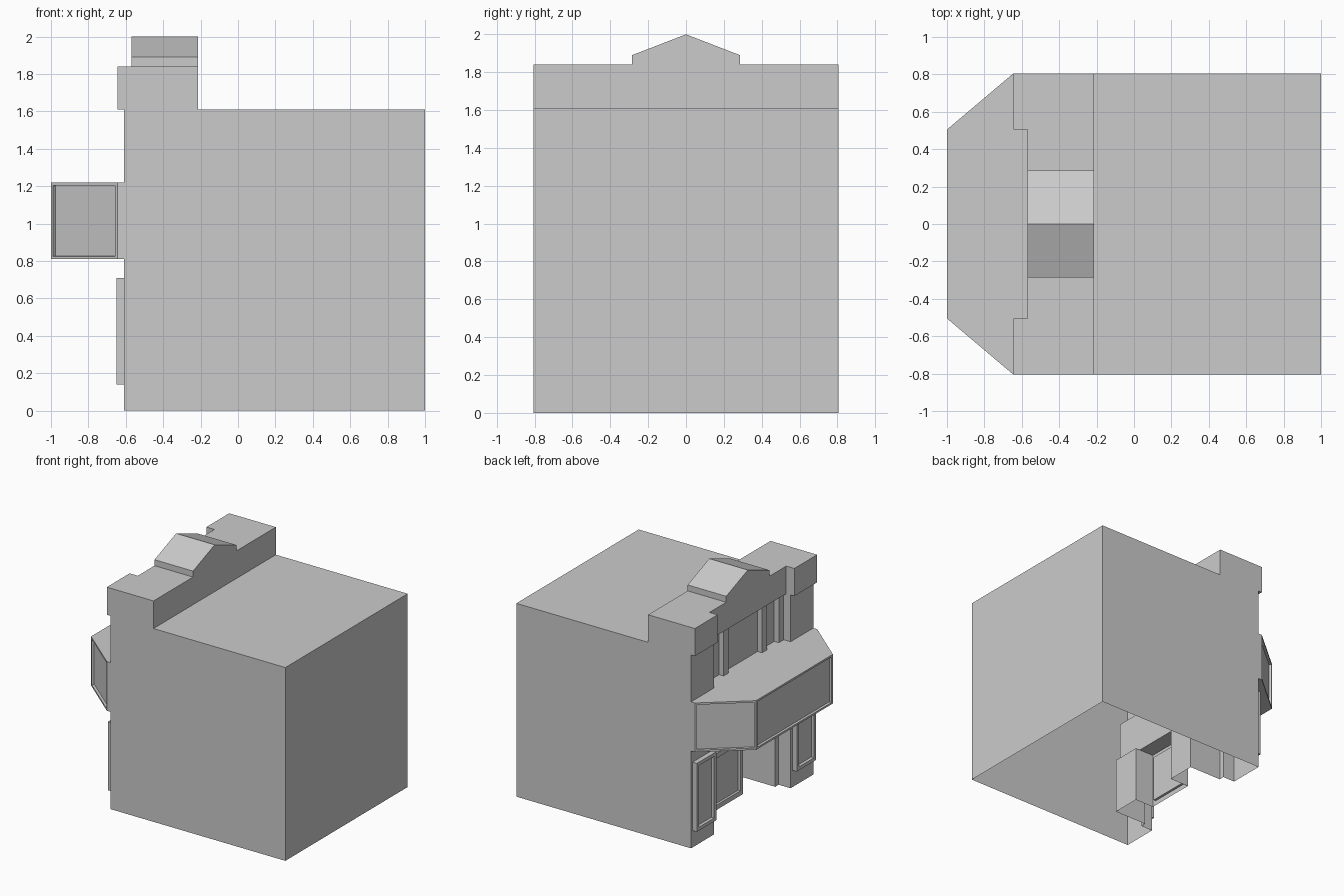
import bpy, bmesh
from mathutils import Vector

if "Cube" in bpy.data.objects:
    bpy.data.objects.remove(bpy.data.objects["Cube"])


def prism(name, pts, lo, hi, axis='z'):
    """Extrude a flat outline along z (points are x,y) or along x (points are y,z)."""
    bm = bmesh.new()
    place = (lambda p: (p[0], p[1], lo)) if axis == 'z' else (lambda p: (lo, p[0], p[1]))
    face = bm.faces.new([bm.verts.new(place(p)) for p in pts])
    res = bmesh.ops.extrude_face_region(bm, geom=[face])
    move = Vector((0, 0, hi - lo)) if axis == 'z' else Vector((hi - lo, 0, 0))
    bmesh.ops.translate(bm, vec=move, verts=[g for g in res['geom'] if isinstance(g, bmesh.types.BMVert)])
    bmesh.ops.recalc_face_normals(bm, faces=bm.faces)
    me = bpy.data.meshes.new(name)
    bm.to_mesh(me)
    bm.free()
    ob = bpy.data.objects.new(name, me)
    bpy.context.collection.objects.link(ob)
    return ob


def rect(x0, x1, y0, y1):
    return [(x0, y0), (x1, y0), (x1, y1), (x0, y1)]


def mirrored(half):
    """Complete an outline that is symmetric about y = 0."""
    return half + [(x, -y) for x, y in reversed(half)]


def sink_panels(ob, border, depth):
    """Sink a framed panel into every face that looks towards the street (-x)."""
    bm = bmesh.new()
    bm.from_mesh(ob.data)
    faces = [f for f in bm.faces if f.normal.x < -0.3]
    bmesh.ops.inset_individual(bm, faces=faces, thickness=border, depth=0)
    bmesh.ops.inset_individual(bm, faces=faces, thickness=0.001, depth=-depth)
    bm.to_mesh(ob.data)
    bm.free()


def cut(ob, cutter):
    mod = ob.modifiers.new("cut", 'BOOLEAN')
    mod.operation = 'DIFFERENCE'
    mod.solver = 'EXACT'
    mod.object = cutter
    bpy.context.view_layer.objects.active = ob
    bpy.ops.object.modifier_apply(modifier=mod.name)
    bpy.data.objects.remove(cutter)


# Main hall with entrance recess, ticket booth and upper window recess
hall = prism("hall", rect(-0.61, 1, -0.805, 0.805), 0, 1.61)
porch = [(-0.7, 0.505), (-0.5, 0.505), (-0.5, 0.46)]
cut(hall, prism("lower_recess", mirrored(
    porch + [(-0.2, 0.46), (-0.2, 0.215), (-0.375, 0.215)]), -0.1, 0.47))
cut(hall, prism("ceiling_recess", mirrored(porch + [(-0.24, 0.46)]), 0.47, 0.81))
cut(hall, prism("booth_panel", rect(-0.4, -0.355, -0.18, 0.18), 0.04, 0.43))
cut(hall, prism("upper_recess", rect(-0.7, -0.505, -0.505, 0.505), 1.22, 1.7))

# The hall is an open shell underneath
bm = bmesh.new()
bm.from_mesh(hall.data)
floor = [f for f in bm.faces if all(abs(v.co.z) < 1e-4 for v in f.verts)]
bmesh.ops.delete(bm, geom=floor, context='FACES')
bm.to_mesh(hall.data)
bm.free()

# Parapet and gable
prism("parapet", mirrored([(-0.215, 0.805), (-0.645, 0.805), (-0.645, 0.505), (-0.57, 0.505)]), 1.61, 1.84)
prism("gable", [(-0.285, 1.84), (0.285, 1.84), (0.285, 1.89), (0, 2.0), (-0.285, 1.89)],
      -0.57, -0.215, axis='x')

# Marquee with three framed boards
marquee = prism("marquee", mirrored([(-0.61, 0.805), (-0.645, 0.805), (-1, 0.505)]), 0.81, 1.22)
sink_panels(marquee, 0.022, 0.02)

# The prism's back wall faces +x, so only the three boards are framed
for side, s in (("left", 1), ("right", -1)):
    # Poster frames on the piers
    ys = sorted((s * 0.53, s * 0.785))
    poster = prism("poster_frame_" + side, rect(-0.65, -0.61, *ys), 0.14, 0.71)
    sink_panels(poster, 0.04, 0.025)
    # Upper pilasters
    for i, (a, b) in enumerate(((0.22, 0.285), (0.44, 0.505))):
        ys = sorted((s * a, s * b))
        prism(f"pilaster_{side}_{i + 1}", rect(-0.547, -0.505, *ys), 1.22, 1.61)
